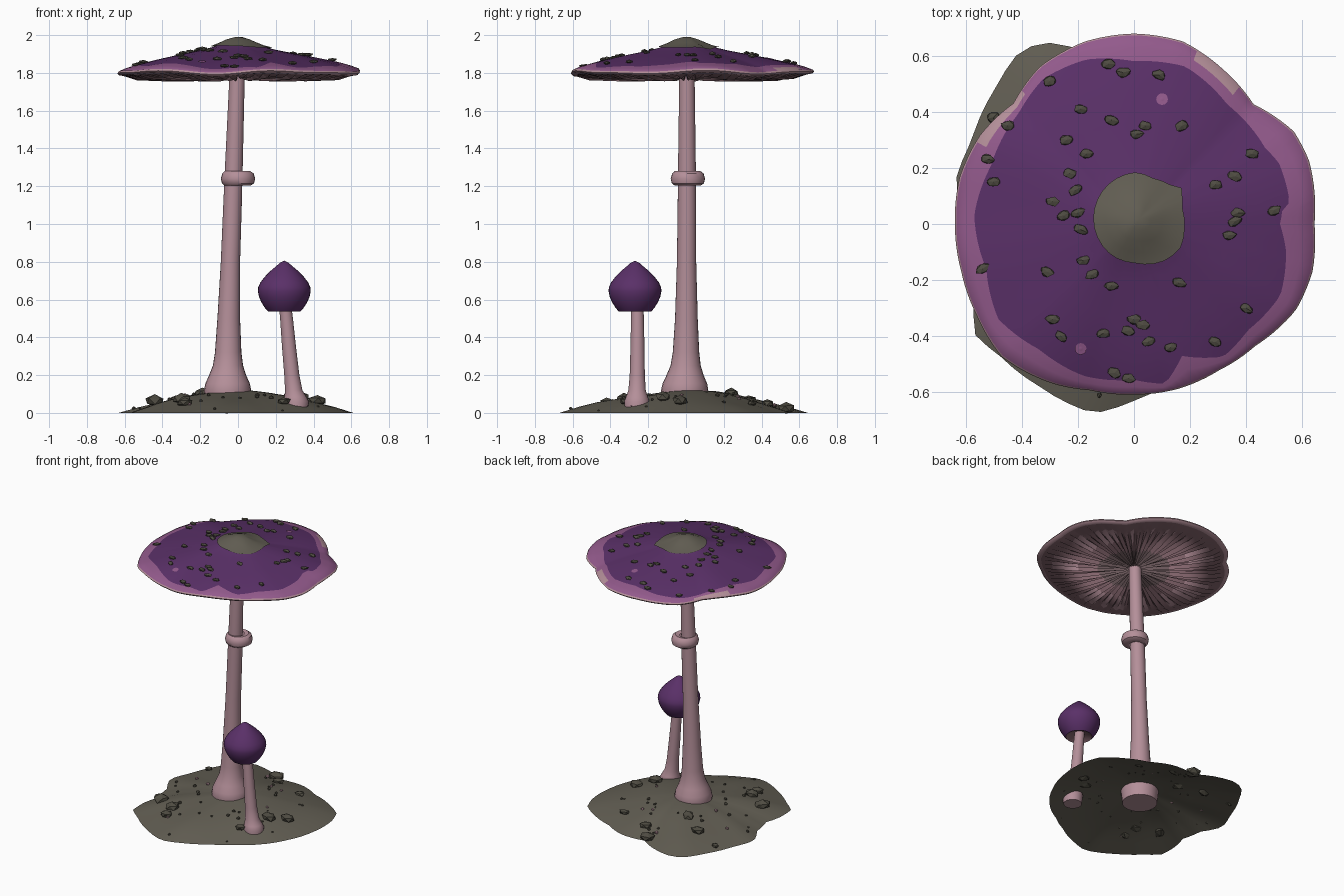
import bpy, bmesh, math, random
from mathutils import Vector, Matrix

if "Cube" in bpy.data.objects:
    bpy.data.objects.remove(bpy.data.objects["Cube"])

random.seed(4)
TAU = math.tau


def colour(name, hexcode):
    m = bpy.data.materials.new(name)
    c = [int(hexcode[i:i + 2], 16) / 255 for i in (0, 2, 4)]
    m.diffuse_color = [((v + .055) / 1.055) ** 2.4 if v > .04 else v / 12.92 for v in c] + [1]
    m.use_nodes = True
    m.node_tree.nodes["Principled BSDF"].inputs["Base Color"].default_value = m.diffuse_color
    return m


PURPLE = colour("deep purple", "5a3068")
VIOLET = colour("rim violet", "935a8c")
PINK = colour("pale pink", "b48f99")
GILL = colour("gill mauve", "8a6a72")
DARK = colour("inner gill grey", "6a575a")
SOIL = colour("soil grey", "625e53")
ROCK = colour("rock grey", "4f4c42")


def lerp_table(table, x):
    """Smooth interpolation in a sorted (x, value) table."""
    for (a, va), (b, vb) in zip(table, table[1:]):
        if x <= b:
            t = max(0, (x - a) / (b - a))
            return va + (vb - va) * t
    return table[-1][1]


def around(table):
    """Radius as a function of angle (degrees) for a closed outline."""
    full = table + [(table[0][0] + 360, table[0][1])]
    return lambda a: lerp_table(full, math.degrees(a) % 360)


def finish(bm, name, mats, smooth=40):
    me = bpy.data.meshes.new(name)
    bm.to_mesh(me)
    bm.free()
    for m in mats:
        me.materials.append(m)
    if smooth:
        me.shade_smooth()
        me.set_sharp_from_angle(angle=math.radians(smooth))
    ob = bpy.data.objects.new(name, me)
    bpy.context.collection.objects.link(ob)
    return ob


def skin(name, rings, mats, n, rule=None, top=None, bottom=None, smooth=40):
    """Skin rings given from the top/centre outward and down; rule(ring, column) picks the material."""
    bm = bmesh.new()
    vs = [[bm.verts.new(r(i, TAU * i / n)) for i in range(n)] for r in rings]
    for k in range(len(vs) - 1):
        for i in range(n):
            j = (i + 1) % n
            f = bm.faces.new((vs[k][i], vs[k + 1][i], vs[k + 1][j], vs[k][j]))
            f.material_index = rule(k, i) if rule else 0
    if top:
        c = bm.verts.new(top)
        for i in range(n):
            bm.faces.new((c, vs[0][i], vs[0][(i + 1) % n]))
    if bottom is not None:
        f = bm.faces.new(list(reversed(vs[-1])))
        f.material_index = bottom
    return finish(bm, name, mats, smooth)


def lathe(name, sections, mats, n=24, rule=None, top=None, bottom=0):
    """Circular sections (x, y, z, radius), listed from top to bottom."""
    def ring(s):
        return lambda i, a: (s[0] + s[3] * math.cos(a), s[1] + s[3] * math.sin(a), s[2])
    return skin(name, [ring(s) for s in sections], mats, n, rule, top, bottom)


# ---- cap: irregular outline, purple top, violet band, pink lip, ridged gills
cap_r = around([(0, .64), (20, .66), (30, .655), (45, .6), (61, .635), (75, .67), (90, .675), (105, .67),
                (121, .65), (135, .605), (150, .63), (165, .64), (180, .635), (195, .635), (210, .645),
                (225, .665), (243, .635), (255, .61), (270, .605), (285, .605), (300, .6), (315, .61),
                (332, .65), (345, .655)])
purple_r = around([(0, .52), (5, .53), (8, .56), (23, .56), (30, .54), (52, .54), (72, .59), (90, .58),
                   (106, .61), (122, .61), (136, .57), (158, .55), (177, .57), (197, .55), (215, .59),
                   (233, .56), (252, .57), (270, .555), (281, .58), (290, .5), (304, .57), (317, .555),
                   (334, .58), (350, .55)])
CAP_Z = [(0, 1.985), (.1, 1.968), (.2, 1.938), (.35, 1.915), (.55, 1.89), (.82, 1.852), (.94, 1.828), (1, 1.812)]
N = 144


def wave(a, f):
    return .007 * f * f * (math.sin(5 * a + 1) + .6 * math.sin(8 * a))


def cap_z(x, y):
    a = math.atan2(y, x)
    f = math.hypot(x, y) / cap_r(a)
    return lerp_table(CAP_Z, f) + wave(a, f)


def top_ring(t, band):
    def fn(i, a):
        b, e = purple_r(a), cap_r(a)
        r = b + (e - b) * t if band else b * t
        x, y = r * math.cos(a), r * math.sin(a)
        return (x, y, cap_z(x, y))
    return fn


def under_ring(f, z, ridge=0):
    def fn(i, a):
        r = f * cap_r(a)
        return (r * math.cos(a), r * math.sin(a), z + wave(a, f) - ridge * (i % 2) * (1 + .3 * math.sin(i * 2.3)))
    return fn


rings = [top_ring(t, False) for t in (.06, .12, .22, .38, .6, .8, 1)]
rings += [top_ring(t, True) for t in (.5, .97)]
rings += [under_ring(*u) for u in ((1.005, 1.803), (.99, 1.793), (.96, 1.79), (.85, 1.786, .016),
                                   (.58, 1.79, .026), (.38, 1.795, .03), (.1, 1.79, .015), (.03, 1.79))]
pale = [random.random() < .3 for _ in range(N)]


def cap_rule(k, i):
    deg = i * 360 / N
    if k < 6:
        return 0
    if k < 8:
        return 2 if k == 7 and (52 < deg < 68 or 128 < deg < 152) else 1
    if k < 11:
        return 2
    if k == 12 and pale[i]:
        return 2
    return 3 if k < 14 else 4


skin("cap", rings, [PURPLE, VIOLET, PINK, GILL, DARK], N, cap_rule, top=(0, 0, 1.985), smooth=50)

# ---- grey centre patch and small violet spots laid on the cap
patch_r = around([(0, .16), (20, .155), (33, .195), (42, .165), (70, .15), (95, .165), (125, .165), (155, .165),
                  (180, .165), (205, .165), (235, .165), (265, .16), (300, .175), (325, .18), (345, .165)])


def plate(name, cx, cy, radius, mat, lift, n):
    def ring(t):
        def fn(i, a):
            x, y = cx + t * radius(a) * math.cos(a), cy + t * radius(a) * math.sin(a)
            return (x, y, cap_z(x, y) + lift)
        return fn
    skin(name, [ring(t) for t in (.25, .5, .75, 1)], [mat], n, top=(cx, cy, cap_z(cx, cy) + lift * 1.5))


plate("cap_centre_patch", .02, .02, patch_r, SOIL, .009, 30)
for x, y in ((.1, .445), (-.19, -.445)):
    plate("cap_spot", x, y, lambda a: .021, VIOLET, .004, 12)


# ---- stones
def add_stone(bm, loc, size, sub=1, mat=0):
    sx, sy, sz = size
    m = Matrix.Translation(loc) @ Matrix.Rotation(random.uniform(-.6, .6), 4, 'Z') @ Matrix.Diagonal((sx, sy, sz, 1))
    vs = bmesh.ops.create_icosphere(bm, subdivisions=sub, radius=1, matrix=m)["verts"]
    for v in vs:
        v.co = Vector(loc) + (v.co - Vector(loc)) * random.uniform(.82, 1.15)
    for f in {f for v in vs for f in v.link_faces}:
        f.material_index = mat


# chips on the cap, in hundredths of a unit
CHIPS = [(-9, 57), (-4, 54), (9, 53), (-30, 51), (-45, 35), (-52, 23), (-50, 15), (-19, 41), (-8, 37), (1, 32),
         (4, 35), (17, 35), (-24, 30), (-17, 25), (-23, 18), (-21, 12), (-29, 8), (-25, 3), (-20, 4), (-19, -2),
         (42, 25), (36, 17), (29, 14), (50, 5), (37, 4), (36, 1), (34, -4), (-54, -16), (-31, -17), (-18, -13),
         (-15, -18), (-8, -22), (16, -21), (40, -30), (-29, -34), (-26, -40), (-11, -39), (0, -34), (-2, -38),
         (3, -36), (5, -42), (13, -44), (29, -42), (-7, -53), (-2, -55)]
bm = bmesh.new()
for x, y in CHIPS:
    add_stone(bm, (x / 100, y / 100, cap_z(x / 100, y / 100) + .006), (.028, .019, .01))
finish(bm, "cap_chips", [ROCK], 0)

# ---- soil mound: open sheet with a ragged outline
soil_r = around([(0, .6), (20, .64), (30, .65), (45, .6), (60, .56), (77, .57), (95, .55), (107, .65), (116, .72),
                 (123, .74), (136, .69), (153, .65), (168, .655), (180, .57), (195, .56), (205, .63), (215, .69),
                 (225, .67), (240, .67), (258, .69), (270, .63), (285, .57), (300, .545), (320, .555), (340, .57)])


def soil_z(x, y):
    a, r = math.atan2(y, x), math.hypot(x, y)
    f = min(1, r / soil_r(a))
    return .122 * (1 - f ** 1.6) + .008 * math.sin(9 * x + 2) * math.sin(8 * y) * f * (1 - f) * 4


def soil_ring(f):
    def fn(i, a):
        x, y = f * soil_r(a) * math.cos(a), f * soil_r(a) * math.sin(a)
        return (x, y, soil_z(x, y))
    return fn


skin("soil_mound", [soil_ring(f) for f in (.12, .25, .4, .55, .7, .85, 1)], [SOIL], 72, top=(0, 0, .122))

bm = bmesh.new()
for x, y, s in [(-.44, -.25, .06), (-.3, -.33, .055), (-.28, -.42, .045), (-.06, .53, .06), (.02, .43, .04),
                (.24, -.32, .04), (.33, -.12, .055), (.42, -.03, .05), (-.33, .33, .05), (-.19, .24, .05),
                (-.5, .38, .03), (.25, .35, .035)]:
    add_stone(bm, (x, y, soil_z(x, y) + s * .25), (s, s * .8, s * .55))
for i in range(45):
    a, f = random.uniform(0, TAU), random.uniform(.35, .95)
    x, y = f * soil_r(a) * math.cos(a), f * soil_r(a) * math.sin(a)
    s = random.uniform(.006, .014)
    add_stone(bm, (x, y, soil_z(x, y) + s * .4), (s, s, s * .8), 1, 1 if i % 5 == 0 else 0)
finish(bm, "ground_stones", [ROCK, PINK], 0)

# ---- tall stem with flared foot, and its ring
lathe("tall_stem", [(-.005, .005, 1.83, .04), (-.006, .005, 1.75, .041), (-.022, .005, 1.3, .047),
                    (-.029, .005, 1.1, .049), (-.04, .003, .8, .051), (-.049, .002, .5, .06),
                    (-.052, 0, .32, .07), (-.053, -.002, .25, .08), (-.055, -.005, .2, .098),
                    (-.055, -.006, .155, .118), (-.055, -.007, .12, .125), (-.055, -.007, .03, .115)], [PINK])
lathe("stem_ring", [(-.01, .008, 1.275, .045), (-.003, .009, 1.28, .068), (0, .01, 1.268, .083),
                    (0, .01, 1.24, .091), (0, .01, 1.215, .085), (-.003, .009, 1.203, .068),
                    (-.012, .008, 1.205, .045)], [PINK], bottom=None)

# ---- young mushroom: curved stem and closed head
lathe("small_stem", [(.25, -.258, .56, .033), (.257, -.257, .5, .034), (.27, -.257, .35, .037),
                     (.285, -.258, .2, .04), (.295, -.259, .12, .046), (.304, -.26, .085, .058),
                     (.308, -.26, .06, .068), (.308, -.26, .0, .06)], [PINK])
HEAD = [(.795, .022), (.775, .045), (.75, .075), (.72, .104), (.69, .127), (.665, .138), (.645, .14),
        (.615, .134), (.585, .121), (.555, .102), (.537, .086), (.545, .075), (.56, .03)]
lathe("small_head", [(.245, -.27, z, r) for z, r in HEAD], [PURPLE, GILL], 32,
      rule=lambda k, i: 1 if k >= 10 else 0, top=(.245, -.27, .806), bottom=1)
